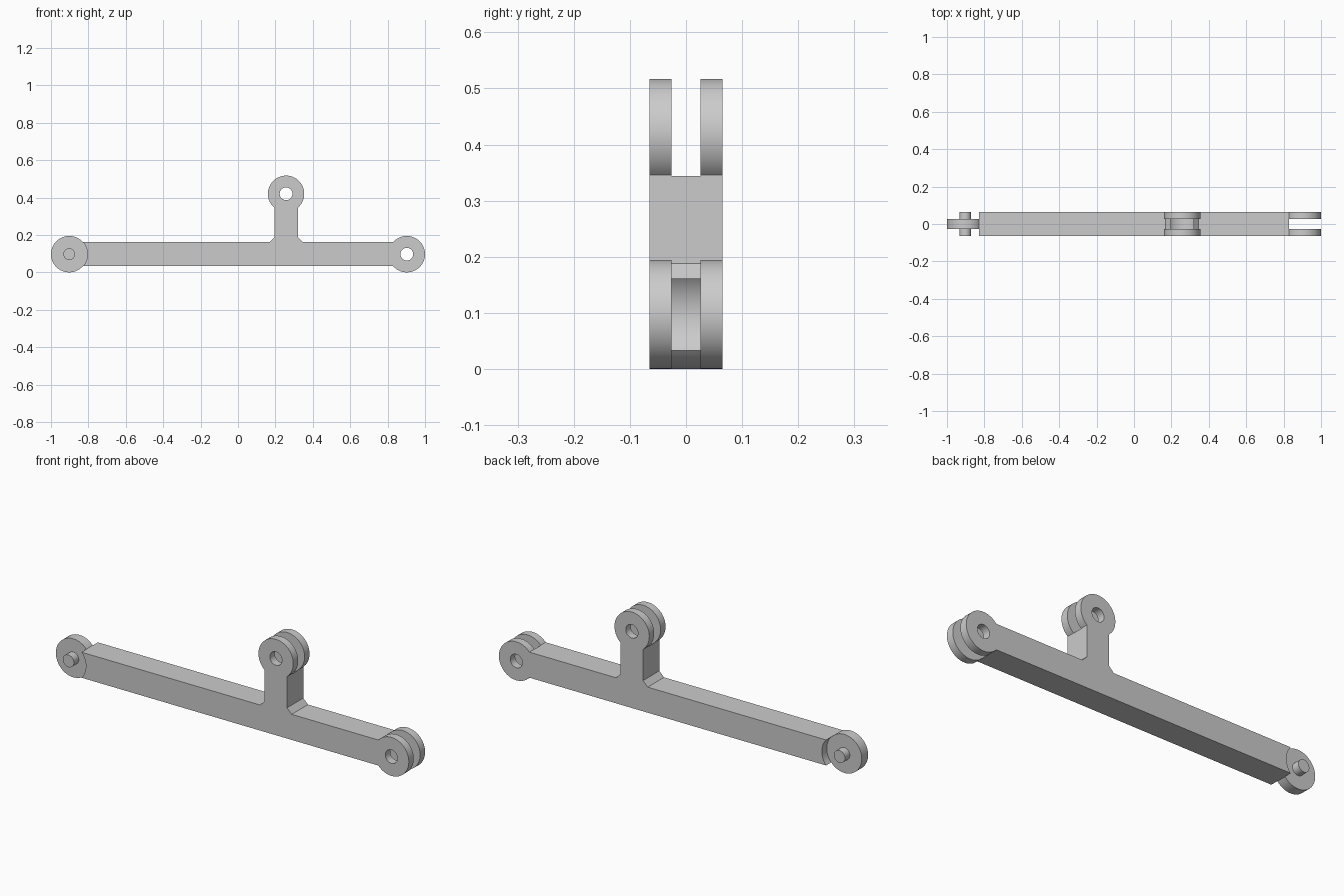
import bpy, bmesh
from math import asin, cos, sin, pi
from mathutils import Matrix

cube = bpy.data.objects.get("Cube")
if cube:
    bpy.data.objects.remove(cube, do_unlink=True)

EYE_R = 0.0973            # radius of the three joint eyes
HALF_Y = 0.065            # half thickness of the link
SLOT_Y = 0.0255           # half thickness of tongue and slots
BAR_H, POST_H = 0.0645, 0.0625
BAR_Z, POST_X, POST_Z = EYE_R, 0.257, 0.42
END_X = 1 - EYE_R
CHAMFER = 0.026
SEGMENTS = 48

grey = bpy.data.materials.new("plain grey")
grey.use_nodes = True
grey.diffuse_color = (0.6, 0.6, 0.6, 1)
grey.node_tree.nodes["Principled BSDF"].inputs["Base Color"].default_value = (0.6, 0.6, 0.6, 1)


def make_object(name, bm):
    bmesh.ops.recalc_face_normals(bm, faces=bm.faces)
    mesh = bpy.data.meshes.new(name)
    bm.to_mesh(mesh)
    bm.free()
    mesh.materials.append(grey)
    obj = bpy.data.objects.new(name, mesh)
    bpy.context.collection.objects.link(obj)
    return obj


def arc(cx, cz, start, end):
    steps = [start + (end - start) * i / SEGMENTS for i in range(SEGMENTS + 1)]
    return [(cx + EYE_R * cos(a), cz + EYE_R * sin(a)) for a in steps]


def cylinder(name, x, z, radius, y0, y1):
    bm = bmesh.new()
    place = Matrix.Translation((x, (y0 + y1) / 2, z)) @ Matrix.Rotation(pi / 2, 4, 'X')
    bmesh.ops.create_cone(bm, cap_ends=True, segments=SEGMENTS, radius1=radius,
                          radius2=radius, depth=y1 - y0, matrix=place)
    return make_object(name, bm)


def combine(target, tool, operation):
    tool.hide_render = True
    mod = target.modifiers.new(operation, 'BOOLEAN')
    mod.operation, mod.solver, mod.object = operation, 'EXACT', tool
    bpy.context.view_layer.objects.active = target
    bpy.ops.object.modifier_apply(modifier=mod.name)
    bpy.data.objects.remove(tool, do_unlink=True)


# Link outline: right eye, upper post with chamfered foot, left eye
bar_a, post_a = asin(BAR_H / EYE_R), asin(POST_H / EYE_R)
top = BAR_Z + BAR_H
outline = arc(END_X, BAR_Z, bar_a - pi, pi - bar_a)
outline += [(POST_X + POST_H + CHAMFER, top), (POST_X + POST_H, top + CHAMFER)]
outline += arc(POST_X, POST_Z, post_a - pi / 2, 1.5 * pi - post_a)
outline += [(POST_X - POST_H, top + CHAMFER), (POST_X - POST_H - CHAMFER, top)]
outline += arc(-END_X, BAR_Z, bar_a, 2 * pi - bar_a)

bm = bmesh.new()
face = bm.faces.new([bm.verts.new((x, -HALF_Y, z)) for x, z in outline])
grown = bmesh.ops.extrude_face_region(bm, geom=[face])
bmesh.ops.translate(bm, vec=(0, 2 * HALF_Y, 0),
                    verts=[v for v in grown["geom"] if isinstance(v, bmesh.types.BMVert)])
link = make_object("link_arm", bm)

# Forked eyes: round slot and pin hole
for x, z in ((END_X, BAR_Z), (POST_X, POST_Z)):
    combine(link, cylinder("slot_cutter", x, z, EYE_R + 0.001, -SLOT_Y, SLOT_Y), 'DIFFERENCE')
    combine(link, cylinder("hole_cutter", x, z, 0.034, -0.1, 0.1), 'DIFFERENCE')

# Tongue eye: cheeks cut away on both sides, pin through the middle
for y0, y1 in ((-0.1, -SLOT_Y), (SLOT_Y, 0.1)):
    combine(link, cylinder("cheek_cutter", -END_X, BAR_Z, EYE_R + 0.001, y0, y1), 'DIFFERENCE')
combine(link, cylinder("hinge_pin", -END_X, BAR_Z, 0.031, -HALF_Y, HALF_Y), 'UNION')

# Smooth rounds, sharp edges
bpy.ops.object.select_all(action='DESELECT')
link.select_set(True)
bpy.context.view_layer.objects.active = link
bpy.ops.object.shade_smooth_by_angle(angle=pi / 6)
